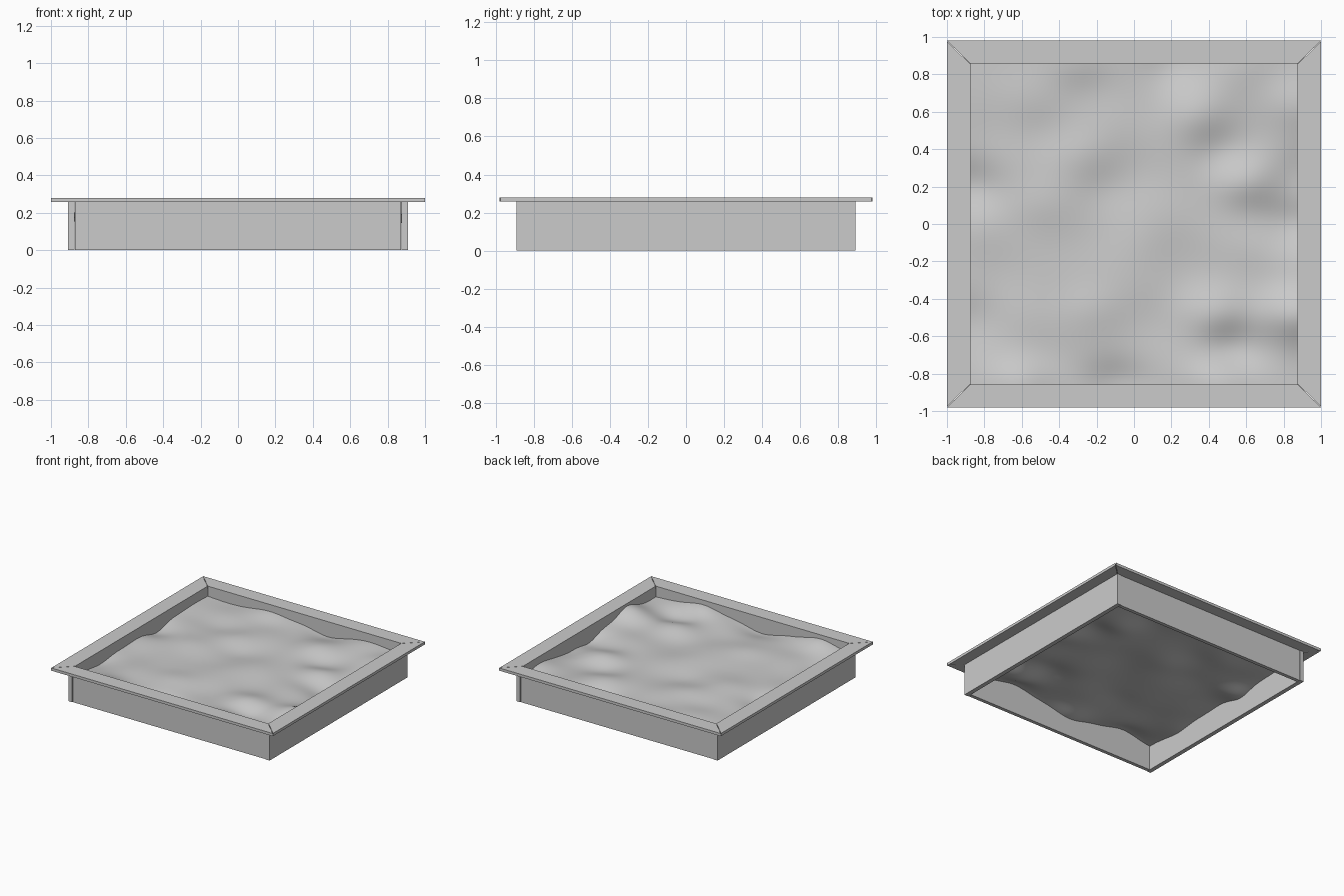
import bpy
import bmesh
import math

default = bpy.data.objects.get("Cube")
if default:
    bpy.data.objects.remove(default, do_unlink=True)

OUT_X, OUT_Y = 1.0, 0.98        # outer edge of the rim
IN_X, IN_Y = 0.873, 0.857       # inner face of the box
BOX_X, BOX_Y = 0.908, 0.89      # outer face of the box
RIM_LOW, RIM_TOP = 0.258, 0.28
SAND_LEVEL = 0.195
GAP = 0.004                     # open joint between boards

grey = bpy.data.materials.new("plain grey")
grey.use_nodes = True
colour = (0.6, 0.6, 0.6, 1)
grey.diffuse_color = colour
grey.node_tree.nodes["Principled BSDF"].inputs["Base Color"].default_value = colour


def finish(name, bm):
    bmesh.ops.recalc_face_normals(bm, faces=bm.faces)
    mesh = bpy.data.meshes.new(name)
    bm.to_mesh(mesh)
    bm.free()
    mesh.materials.append(grey)
    obj = bpy.data.objects.new(name, mesh)
    bpy.context.collection.objects.link(obj)
    return obj


def prism(name, outline, low, high):
    """Extrude a flat outline from low to high."""
    bm = bmesh.new()
    base = bm.faces.new([bm.verts.new((x, y, low)) for x, y in outline])
    grown = bmesh.ops.extrude_face_region(bm, geom=[base])["geom"]
    top = [v for v in grown if isinstance(v, bmesh.types.BMVert)]
    bmesh.ops.translate(bm, verts=top, vec=(0, 0, high - low))
    return finish(name, bm)


# Full-length side boards, with side rim boards mitred at both ends
for side, s in (("left", 1), ("right", -1)):
    prism(side + "_board", [(s * IN_X, -BOX_Y), (s * BOX_X, -BOX_Y),
                            (s * BOX_X, BOX_Y), (s * IN_X, BOX_Y)], 0, RIM_LOW)
    end, inner = OUT_Y - GAP, IN_Y - GAP
    prism(side + "_rim", [(s * OUT_X, -end), (s * OUT_X, end),
                          (s * IN_X, inner), (s * IN_X, -inner)], RIM_LOW, RIM_TOP)

# End boards set slightly back between the side boards, and their rim boards
for side, s in (("back", 1), ("front", -1)):
    end, face = IN_X - GAP / 2, BOX_Y - GAP
    prism(side + "_board", [(-end, s * IN_Y), (end, s * IN_Y),
                            (end, s * face), (-end, s * face)], 0, RIM_LOW)
    prism(side + "_rim", [(-OUT_X, s * OUT_Y), (OUT_X, s * OUT_Y),
                          (IN_X, s * IN_Y), (-IN_X, s * IN_Y)], RIM_LOW, RIM_TOP)

# Mounds and hollows in the sand: x, y, height
mounds = [
    (-.3, .86, .03), (.2, .86, -.04), (.62, .86, .02),
    (-.87, .2, -.04), (-.87, -.5, -.02), (-.87, .6, .01),
    (.87, -.48, .06), (.87, 0, -.04), (.87, .25, -.03), (.87, .65, .02),
    (.45, -.86, .05), (-.1, -.86, -.04), (-.6, -.86, .05),
    (.57, .22, .03), (.47, .38, -.03), (.32, .58, .03), (.65, .05, -.02),
    (.44, -.5, .03), (.55, -.65, -.03), (.3, -.32, -.01),
    (-.3, .38, .02), (-.15, .18, -.02), (-.52, .1, .02), (-.5, .5, -.01),
    (-.25, -.45, .02), (-.1, -.62, -.01), (0, -.1, .01), (-.4, -.15, -.01),
]


def sand_height(x, y):
    z = SAND_LEVEL + 0.006 * math.sin(9 * x + 5 * y) * math.cos(11 * y - 4 * x)
    for mx, my, h in mounds:
        z += h * math.exp(-((x - mx) ** 2 / 0.03 + (y - my) ** 2 / 0.02))
    return z


# Sand sheet, open underneath
bm = bmesh.new()
bmesh.ops.create_grid(bm, x_segments=72, y_segments=72, size=1)
for v in bm.verts:
    v.co.x *= IN_X
    v.co.y *= IN_Y
    v.co.z = sand_height(v.co.x, v.co.y)
for f in bm.faces:
    f.smooth = True
sand = finish("sand", bm)
if sand.data.polygons[0].normal.z < 0:
    sand.data.flip_normals()
